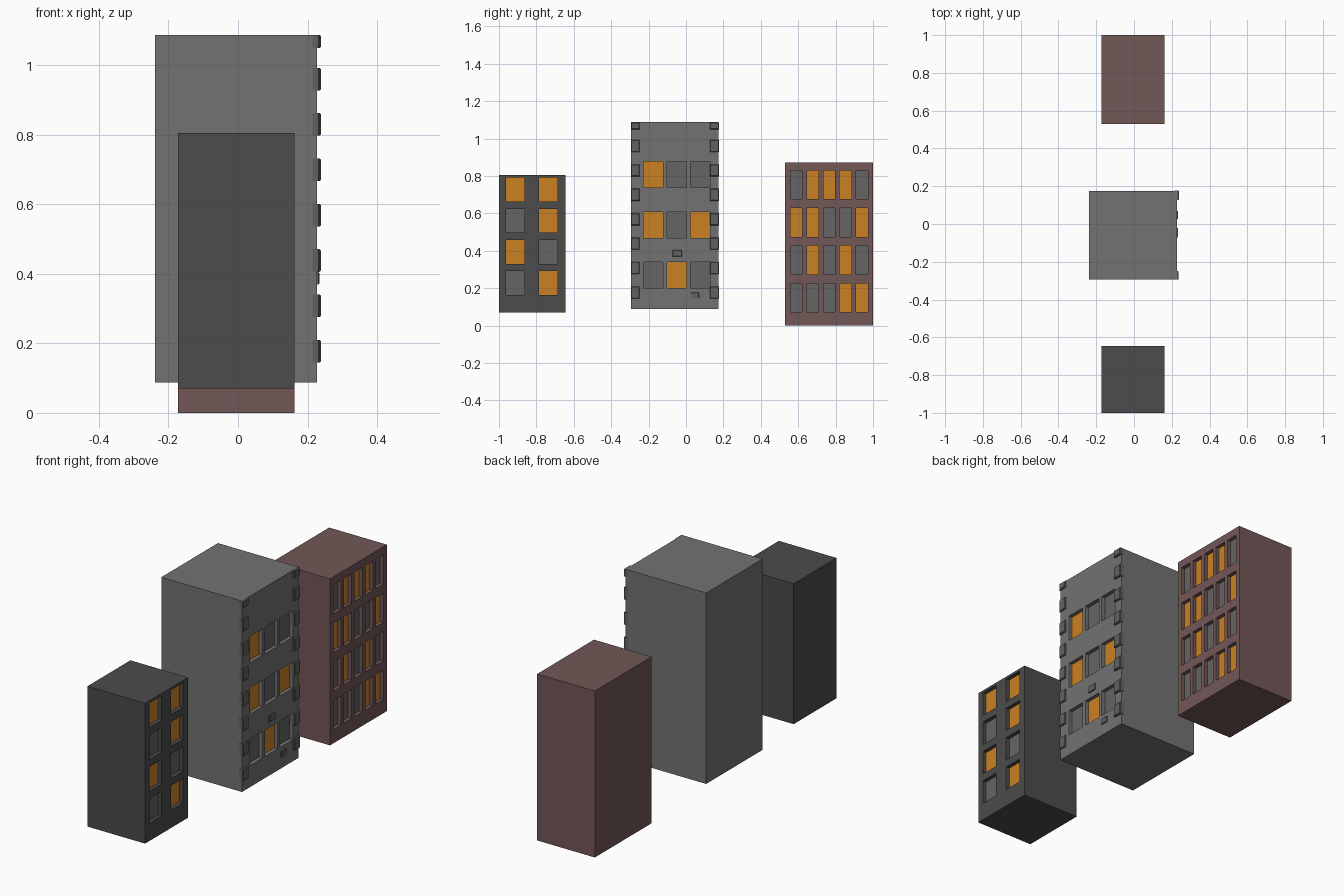
import bpy, bmesh
from mathutils import Matrix

if "Cube" in bpy.data.objects:
    bpy.data.objects.remove(bpy.data.objects["Cube"])


def material(name, color):
    m = bpy.data.materials.new(name)
    m.diffuse_color = (*color, 1)
    m.use_nodes = True
    m.node_tree.nodes["Principled BSDF"].inputs["Base Color"].default_value = m.diffuse_color
    return m


LIT = material("lit_window", (0.60, 0.22, 0.018))
UNLIT = material("unlit_window", (0.13, 0.13, 0.13))
DARK = material("charcoal_wall", (0.072, 0.072, 0.072))
GREY = material("grey_wall", (0.17, 0.17, 0.17))
BRICK = material("red_wall", (0.17, 0.095, 0.095))
STONE = material("stone_trim", (0.12, 0.12, 0.12))


def finish(name, bm, mats):
    bmesh.ops.remove_doubles(bm, verts=bm.verts, dist=1e-5)
    bmesh.ops.recalc_face_normals(bm, faces=bm.faces)
    mesh = bpy.data.meshes.new(name)
    bm.to_mesh(mesh)
    bm.free()
    for m in mats:
        mesh.materials.append(m)
    ob = bpy.data.objects.new(name, mesh)
    bpy.context.collection.objects.link(ob)
    return ob


def building(name, wall, xs, ys, zs, cols, rows, lit, depth=0.02):
    """Closed block whose +x facade is a grid with recessed windows.
    lit: one string per row from the bottom, '1' = lit."""
    bm = bmesh.new()

    def quad(pts, mat=0):
        bm.faces.new([bm.verts.new(p) for p in pts]).material_index = mat

    x0, x1 = xs
    gy = [ys[0], *[v for c in cols for v in c], ys[1]]
    gz = [zs[0], *[v for r in rows for v in r], zs[1]]

    # facade cells; odd cells in both directions are windows
    for i in range(len(gy) - 1):
        for j in range(len(gz) - 1):
            a, b, c, d = gy[i], gy[i + 1], gz[j], gz[j + 1]
            ring = [(a, c), (b, c), (b, d), (a, d)]
            if i % 2 and j % 2:
                xi = x1 - depth
                quad([(xi, *p) for p in ring], 1 if lit[j // 2][i // 2] == "1" else 2)
                for k in range(4):
                    p, q = ring[k], ring[(k + 1) % 4]
                    quad([(x1, *p), (x1, *q), (xi, *q), (xi, *p)])
            else:
                quad([(x1, *p) for p in ring])

    # back wall, and side, roof and base panels sharing the facade's edge points
    quad([(x0, ys[0], zs[0]), (x0, ys[1], zs[0]), (x0, ys[1], zs[1]), (x0, ys[0], zs[1])])
    for y in ys:
        quad([(x0, y, zs[0])] + [(x1, y, z) for z in gz] + [(x0, y, zs[1])])
    for z in zs:
        quad([(x0, ys[0], z)] + [(x1, y, z) for y in gy] + [(x0, ys[1], z)])
    return finish(name, bm, [wall, LIT, UNLIT])


def spans(start, size, pitch, n):
    return [(start + i * pitch, start + i * pitch + size) for i in range(n)]


# three buildings
building("charcoal_building", DARK, (-0.172, 0.162), (-1.0, -0.645), (0.07, 0.805),
         spans(-0.963, 0.1, 0.177, 2), spans(0.163, 0.128, 0.167, 4),
         ["01", "10", "01", "11"])
building("grey_tower", GREY, (-0.239, 0.228), (-0.293, 0.175), (0.088, 1.088),
         spans(-0.226, 0.104, 0.125, 3), spans(0.201, 0.139, 0.2685, 3),
         ["010", "101", "100"])
building("red_building", BRICK, (-0.172, 0.162), (0.53, 1.0), (0.0, 0.872),
         spans(0.558, 0.063, 0.088, 5), spans(0.072, 0.154, 0.2015, 4),
         ["00011", "01010", "11001", "01110"])


# raised stone blocks: corner quoins and a few loose stones
def stones(name, blocks, x1, bevel=0.004):
    bm = bmesh.new()
    for y0, y1, z0, z1 in blocks:
        x0 = 0.215
        mat = Matrix.Translation(((x0 + x1) / 2, (y0 + y1) / 2, (z0 + z1) / 2)) @ \
            Matrix.Diagonal((x1 - x0, y1 - y0, z1 - z0, 1))
        verts = bmesh.ops.create_cube(bm, size=1, matrix=mat)["verts"]
        edges = [e for e in {e for v in verts for e in v.link_edges}
                 if all(v.co.x > x1 - 1e-4 for v in e.verts)]
        bmesh.ops.bevel(bm, geom=edges, offset=bevel, segments=1, affect='EDGES')
    return finish(name, bm, [STONE])


heights = [(z, min(z + 0.065, 1.0875)) for z in [0.145 + 0.1305 * i for i in range(8)]]
heights[-1] = (1.05, 1.0875)
stones("right_quoins", [(0.128, 0.177, *h) for h in heights], 0.239)
stones("left_quoins", [(-0.295, -0.248, *h) for h in heights], 0.236)
stones("loose_stones", [(-0.072, -0.022, 0.37, 0.405), (0.026, 0.07, 0.147, 0.177)], 0.234, 0.002)
